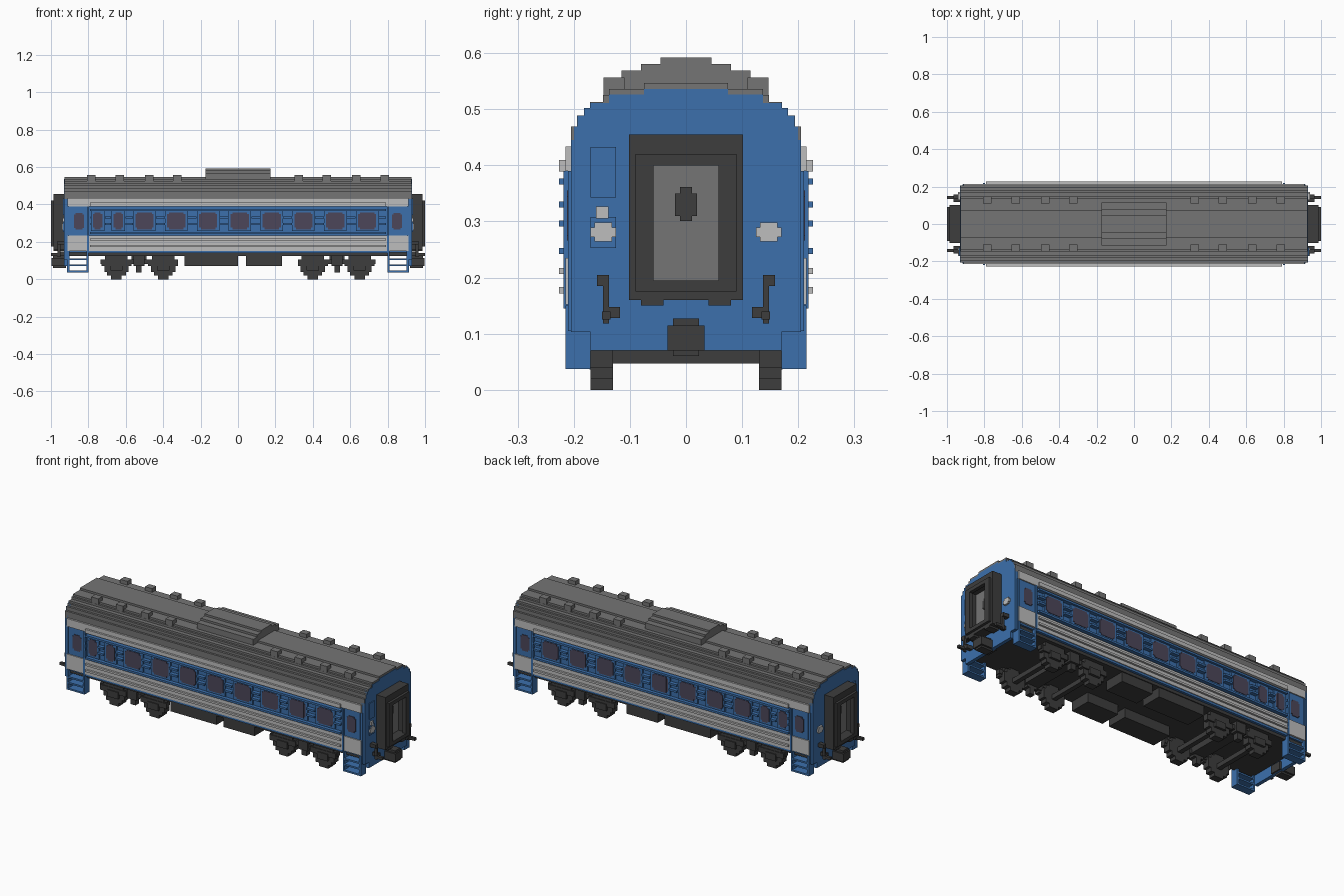
import bpy, bmesh

if "Cube" in bpy.data.objects:
    bpy.data.objects.remove(bpy.data.objects["Cube"])


def material(name, rgb):
    lin = [((c / 255 + 0.055) / 1.055) ** 2.4 for c in rgb]
    m = bpy.data.materials.new(name)
    m.use_nodes = True
    m.diffuse_color = (*lin, 1)
    bsdf = m.node_tree.nodes["Principled BSDF"]
    bsdf.inputs["Base Color"].default_value = (*lin, 1)
    bsdf.inputs["Roughness"].default_value = 0.8
    return m


BLUE = material("blue paint", (60, 112, 172))
SILVER = material("silver panel", (190, 190, 190))
GREY = material("roof grey", (117, 117, 117))
DARK = material("dark grey", (61, 61, 61))
GLASS = material("window glass", (76, 70, 90))


def part(name, mat, boxes, mirror=""):
    """Join boxes (x0, x1, y0, y1, z0, z1) into one part, mirrored over the named axes."""
    bm = bmesh.new()
    for sx in ((1, -1) if "x" in mirror else (1,)):
        for sy in ((1, -1) if "y" in mirror else (1,)):
            for x0, x1, y0, y1, z0, z1 in boxes:
                res = bmesh.ops.create_cube(bm, size=1)
                for v in res["verts"]:
                    v.co = (sx * (x0 + (v.co.x + 0.5) * (x1 - x0)),
                            sy * (y0 + (v.co.y + 0.5) * (y1 - y0)),
                            z0 + (v.co.z + 0.5) * (z1 - z0))
    bmesh.ops.recalc_face_normals(bm, faces=bm.faces)
    me = bpy.data.meshes.new(name)
    bm.to_mesh(me)
    bm.free()
    me.materials.append(mat)
    ob = bpy.data.objects.new(name, me)
    bpy.context.collection.objects.link(ob)
    return ob


def layers(x0, x1, steps, z):
    """Stack of centred slabs given as (half width, top)."""
    out = []
    for half, top in steps:
        out.append((x0, x1, -half, half, z, top))
        z = top
    return out


# Body shell and stepped roof
part("body", BLUE, [(-0.915, 0.915, -0.205, 0.205, 0.142, 0.43)])
part("floor", DARK, [(-0.91, 0.91, -0.195, 0.195, 0.125, 0.143)])
part("roof", GREY, layers(-0.928, 0.928, [
    (0.205, 0.469), (0.194, 0.489), (0.182, 0.502), (0.171, 0.513),
    (0.148, 0.525), (0.137, 0.536), (0.075, 0.547)], 0.43))
part("roof_hump", GREY, layers(-0.175, 0.175, [
    (0.115, 0.569), (0.08, 0.581), (0.045, 0.592)], 0.536))
part("roof_vents", GREY, [(c - 0.022, c + 0.022, 0.11, 0.147, 0.52, 0.557)
                          for c in (0.325, 0.475, 0.632, 0.785)], "xy")

# End walls
part("end_walls", BLUE, layers(0.91, 0.93, [
    (0.17, 0.103), (0.205, 0.445), (0.2, 0.469), (0.193, 0.489), (0.182, 0.502),
    (0.171, 0.511), (0.137, 0.526), (0.075, 0.536)], 0.07), "x")
part("end_panels", BLUE, [(0.93, 0.935, -0.17, -0.125, 0.343, 0.433),
                          (0.93, 0.935, -0.17, -0.125, 0.253, 0.308)], "x")
part("end_lamps", SILVER, [(0.93, 0.94, 0.125, 0.17, 0.272, 0.289),
                           (0.93, 0.94, 0.132, 0.163, 0.264, 0.298)], "xy")
part("end_emblem_plate", SILVER, [(0.93, 0.938, -0.16, -0.138, 0.305, 0.327)], "x")

# Silver bands, ribs and blue ribs on the sides
part("side_bands", SILVER, [(-0.912, 0.912, 0.2, 0.215, 0.152, 0.235),
                            (-0.912, 0.912, 0.2, 0.215, 0.39, 0.434)], "y")
part("silver_ribs", SILVER, [(-0.79, 0.79, 0.21, 0.226, z, z + 0.011)
                             for z in (0.172, 0.206)]
     + [(-0.79, 0.79, 0.21, 0.226, 0.389, 0.41)], "y")
part("bottom_sill", BLUE, [(-0.8, 0.8, 0.2, 0.211, 0.14, 0.153)], "y")
part("blue_ribs", BLUE, [(-0.79, 0.79, 0.2, 0.226, z, z + 0.011)
                         for z in (0.242, 0.366)], "y")

# Windows: frames, glass, and short ribs filling the gaps
windows = [(-0.75, 0.026), (-0.64, 0.026)] + [(-0.5 + 0.17 * i, 0.049) for i in range(8)]
edges = [-0.79] + [e for c, w in windows for e in (c - w - 0.012, c + w + 0.012)] + [0.79]
part("gap_ribs", BLUE, [(edges[i], edges[i + 1], 0.2, 0.226, z, z + 0.011)
                        for i in range(0, len(edges), 2) for z in (0.291, 0.325)], "y")
part("window_frames", BLUE, [(c - w - 0.011, c + w + 0.011, 0.2, 0.214, 0.257, 0.366)
                             for c, w in windows], "y")
glass = []
for c, w in windows:
    glass += [(c - w, c + w, 0.208, 0.216, 0.276, 0.348),
              (c - w + 0.01, c + w - 0.01, 0.208, 0.2165, 0.267, 0.357)]
part("window_glass", GLASS, glass, "y")

# Corner doors
part("doors", BLUE, [(0.805, 0.903, 0.2, 0.209, 0.235, 0.39),
                     (0.797, 0.807, 0.2, 0.218, 0.145, 0.39),
                     (0.908, 0.918, 0.2, 0.21, 0.105, 0.39)], "xy")
part("door_glass", GLASS, [(0.823, 0.877, 0.205, 0.212, 0.275, 0.345),
                           (0.832, 0.868, 0.205, 0.2125, 0.266, 0.355)], "xy")

# Entry steps
part("entry_steps", BLUE, [(0.8, 0.81, 0.17, 0.215, 0.037, 0.15),
                           (0.902, 0.913, 0.17, 0.215, 0.037, 0.15)]
     + [(0.8, 0.913, 0.17, 0.215, z, z + 0.009) for z in (0.037, 0.071, 0.103)], "xy")

# Gangways: hollow dark frame with a recessed door
part("gangway_frames", DARK, [
    (0.93, 0.986, 0.072, 0.102, 0.16, 0.453), (0.93, 0.986, -0.102, -0.072, 0.16, 0.453),
    (0.93, 0.986, -0.102, 0.102, 0.41, 0.455), (0.93, 0.986, -0.102, 0.102, 0.16, 0.195),
    (0.93, 0.986, 0.04, 0.08, 0.15, 0.165), (0.93, 0.986, -0.08, -0.04, 0.15, 0.165),
    (0.98, 1.0, 0.058, 0.09, 0.175, 0.42), (0.98, 1.0, -0.09, -0.058, 0.175, 0.42),
    (0.98, 1.0, -0.09, 0.09, 0.4, 0.42), (0.98, 1.0, -0.09, 0.09, 0.175, 0.195)], "x")
part("gangway_doors", GREY, [(0.925, 0.945, -0.073, 0.073, 0.19, 0.415)], "x")
part("gangway_door_windows", DARK, [(0.944, 0.949, -0.02, 0.02, 0.31, 0.35),
                                    (0.944, 0.949, -0.011, 0.011, 0.301, 0.361)], "x")

# Couplers and end handles
part("couplers", DARK, [(0.9, 0.998, -0.033, 0.033, 0.07, 0.115),
                        (0.92, 0.99, -0.023, 0.023, 0.06, 0.127)], "x")
part("end_handles", DARK, [(0.93, 0.965, 0.137, 0.159, 0.185, 0.205),
                           (0.95, 0.965, 0.137, 0.148, 0.118, 0.2),
                           (0.955, 1.0, 0.135, 0.15, 0.125, 0.14),
                           (0.93, 0.965, 0.118, 0.137, 0.128, 0.148)], "xy")

# Bogies: blocky wheels, axles, side frames
wheels, axles, frames = [], [], [(0.32, 0.735, 0.145, 0.172, 0.082, 0.106),
                                 (0.5, 0.56, 0.14, 0.183, 0.07, 0.13),
                                 (0.515, 0.545, 0.14, 0.172, 0.036, 0.08)]
for c in (0.4, 0.65):
    for dx, dz in ((0.065, 0.027), (0.05, 0.048), (0.028, 0.067)):
        wheels.append((c - dx, c + dx, 0.13, 0.17, 0.067 - dz, 0.067 + dz))
    axles.append((c - 0.013, c + 0.013, -0.135, 0.135, 0.047, 0.072))
    frames += [(c - 0.033, c + 0.033, 0.16, 0.183, 0.047, 0.085),
               (c - 0.08, c + 0.08, 0.15, 0.178, 0.07, 0.1),
               (c - 0.06, c + 0.06, 0.15, 0.175, 0.1, 0.13)]
part("wheels", DARK, wheels, "xy")
part("axles", DARK, axles, "x")
part("bogie_frames", DARK, frames, "xy")
part("bogie_bolsters", DARK, [(0.49, 0.57, -0.15, 0.15, 0.085, 0.13)], "x")

# Underfloor equipment boxes
part("equipment_boxes", DARK, [(-0.285, 0.0, 0.07, 0.19, 0.072, 0.13),
                               (0.042, 0.235, 0.07, 0.19, 0.072, 0.13)], "y")
